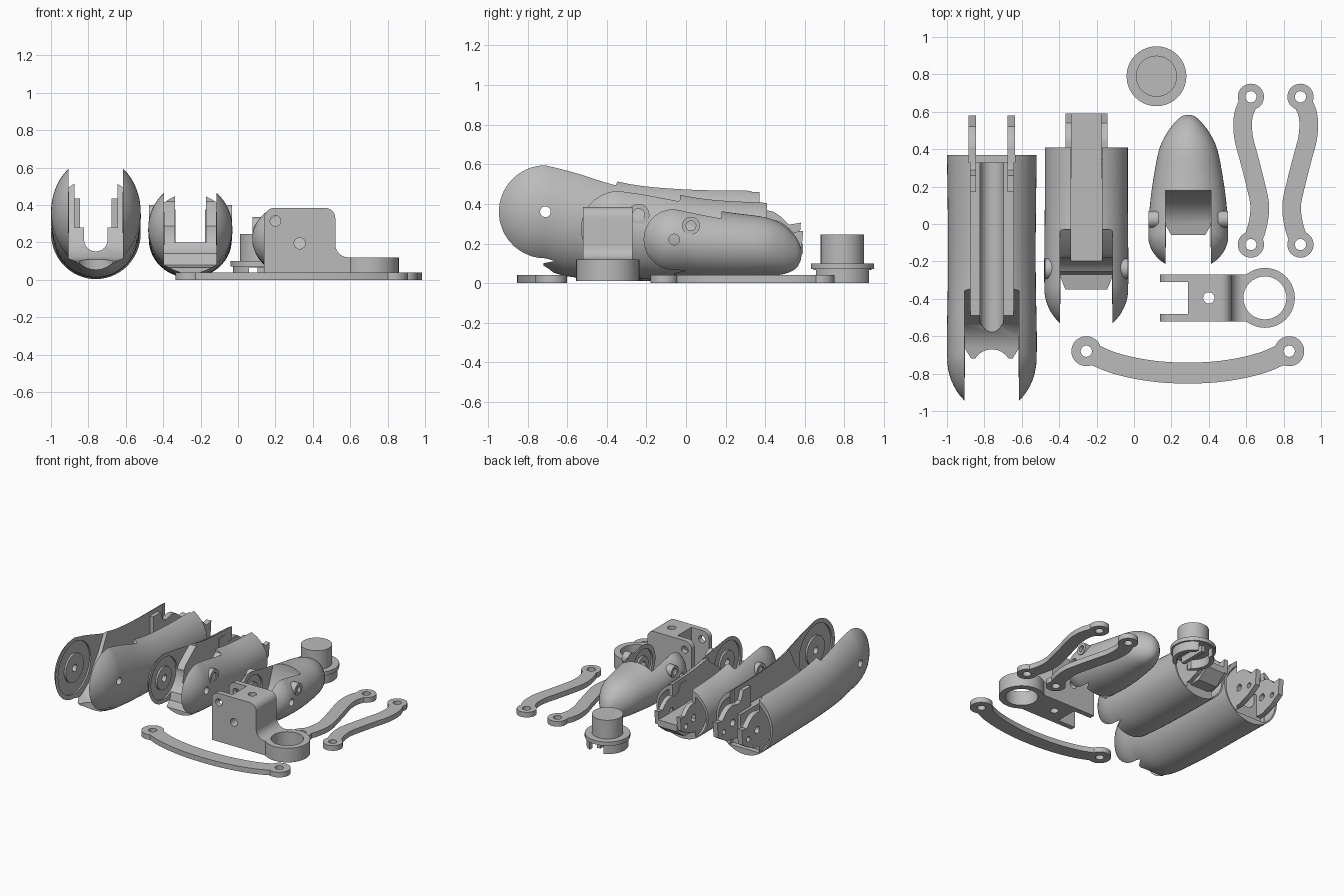
import bpy, bmesh
from math import sin, cos, pi, radians
from mathutils import Matrix, Vector

if "Cube" in bpy.data.objects:
    bpy.data.objects.remove(bpy.data.objects["Cube"])

grey = bpy.data.materials.new("light grey plastic")
grey.use_nodes = True
grey.diffuse_color = (0.5, 0.5, 0.5, 1)
grey.node_tree.nodes["Principled BSDF"].inputs["Base Color"].default_value = (0.5, 0.5, 0.5, 1)


def make(name, bm):
    bmesh.ops.recalc_face_normals(bm, faces=bm.faces)
    mesh = bpy.data.meshes.new(name)
    bm.to_mesh(mesh)
    bm.free()
    mesh.materials.append(grey)
    obj = bpy.data.objects.new(name, mesh)
    bpy.context.collection.objects.link(obj)
    return obj


def skin(name, rings):
    """Closed solid through a row of equal rings."""
    bm = bmesh.new()
    rows = [[bm.verts.new(p) for p in ring] for ring in rings]
    n = len(rows[0])
    for a, b in zip(rows, rows[1:]):
        for i in range(n):
            bm.faces.new((a[i], a[(i + 1) % n], b[(i + 1) % n], b[i]))
    bm.faces.new(rows[0])
    bm.faces.new(rows[-1])
    return make(name, bm)


def prism(name, pts, axis, lo, hi):
    """Outline in the other two axes, extruded along the given one."""
    place = {"x": lambda p, t: (t, p[0], p[1]),
             "y": lambda p, t: (p[0], t, p[1]),
             "z": lambda p, t: (p[0], p[1], t)}[axis]
    return skin(name, [[place(p, t) for p in pts] for t in (lo, hi)])


def arc(c, r, start=0, end=360, n=40):
    steps = n if end - start == 360 else n - 1
    return [(c[0] + r * cos(radians(start + (end - start) * i / steps)),
             c[1] + r * sin(radians(start + (end - start) * i / steps))) for i in range(n)]


def rod(c, r, axis, lo, hi, name="cutter"):
    return prism(name, arc(c, r), axis, lo, hi)


def box(x0, x1, y0, y1, z0, z1):
    return prism("cutter", [(x0, y0), (x1, y0), (x1, y1), (x0, y1)], "z", z0, z1)


def boolean(obj, tool, op="DIFFERENCE"):
    mod = obj.modifiers.new("cut", "BOOLEAN")
    mod.operation, mod.object, mod.solver = op, tool, "EXACT"
    deps = bpy.context.evaluated_depsgraph_get()
    deps.update()
    mesh = bpy.data.meshes.new_from_object(obj.evaluated_get(deps))
    obj.modifiers.clear()
    obj.data = mesh
    bpy.data.objects.remove(tool)


def spline(pts, n=8):
    """Smooth path through the given tuples."""
    v = [Vector(p) for p in pts]
    v = [2 * v[0] - v[1]] + v + [2 * v[-1] - v[-2]]
    out = []
    for a, b, c, d in zip(v, v[1:], v[2:], v[3:]):
        for i in range(n):
            t = i / n
            out.append(0.5 * (2 * b + (c - a) * t + (2 * a - 5 * b + 4 * c - d) * t * t
                              + (3 * b - a - 3 * c + d) * t ** 3))
    return out + [v[-2]]


def shell(name, cx, nose, sections):
    """Oval body with an ellipsoid nose; sections are y, half width, centre z, half height."""
    y, w, z, h = nose
    rows = [(y - h * cos(a), w * sin(a), z, h * sin(a))
            for a in [pi / 2 * i / 14 for i in range(1, 14)]]
    rows += [(s[0], s[1], s[2], s[3]) for s in
             (spline([p[:2] + p[2:] for p in [nose] + sections], 6))]
    return skin(name, [[(cx + w * cos(t), y, z + h * sin(t))
                        for t in [2 * pi * i / 56 for i in range(56)]] for y, w, z, h in rows])


def knuckle(obj, cx, half, width, hinge, recess, slot):
    """Front fork: swing clearance, hinge hole and round recess in each cheek."""
    boolean(obj, prism("cutter", slot, "x", cx - half, cx + half))
    boolean(obj, rod(hinge, recess, "x", cx - half - .012, cx + half + .012))
    boolean(obj, rod(hinge, .027, "x", cx - width, cx + width))
    for s in (-1, 1):
        a, b = sorted((cx + s * (half - .002), cx + s * (half + .02)))
        boss = rod(hinge, recess * .55, "x", a, b, obj.name + "_hinge_boss")
        boolean(boss, rod(hinge, .027, "x", a - .1, b + .1))


def socket(obj, cx, inner, hinge, axes):
    """Rear hollow on both sides that clears the next part's cheeks."""
    bm = bmesh.new()
    bmesh.ops.create_uvsphere(bm, u_segments=40, v_segments=24, radius=1)
    bm.transform(Matrix.Translation((cx, *hinge)) @ Matrix.Diagonal((*axes, 1)))
    hollow = make("cutter", bm)
    boolean(hollow, box(cx - inner, cx + inner, -1, 1, -1, 1))
    boolean(obj, hollow)


def ears(name, cx, x0, x1, hinge, k):
    """Pair of rear hinge plates with a stop tooth."""
    shape = [(-.22, -.12), (0, -.135), (.1, -.1), (.18, -.05), (.19, .07), (.13, .06),
             (.09, .1), (.05, .127), (0, .135), (-.06, .12), (-.1, .13), (-.13, .2), (-.22, .2)]
    pts = [(hinge[0] + y * k, hinge[1] + z * k) for y, z in shape]
    for s, side in ((-1, "right"), (1, "left")):
        a, b = sorted((cx + s * x0, cx + s * x1))
        ear = prism(f"{name}_{side}", pts, "x", a, b)
        boolean(ear, rod(hinge, .027, "x", a - .1, b + .1))
        boolean(ear, rod((hinge[0] + .11 * k, hinge[1] - .03), .02, "x", a - .1, b + .1))


def side_bumps(name, cx, x0, x1, c, r):
    for s, side in ((-1, "right"), (1, "left")):
        a, b = sorted((cx + s * x0, cx + s * x1))
        bump = rod(c, r, "x", a, b, f"{name}_{side}")
        mouth = sorted((cx + s * (x1 - .025), cx + s * (x1 + .1)))
        boolean(bump, rod(c, r * .55, "x", *mouth))


# Long finger segment
cx, hinge, rear = -.76, (-.71, .36), (.39, .235)
seg = shell("long_segment", cx, (-.71, .24, .36, .295),
            [(-.57, .24, .325, .295), (-.3, .235, .275, .262),
             (0, .235, .257, .248), (.37, .24, .25, .246)])
knuckle(seg, cx, .145, .4, hinge, .2,
        [(-1.1, -.1), (-.72, -.1), (-.72, .1), (-.62, .12), (-.54, .18), (-.49, .28),
         (-.42, .37), (-.25, .7), (-1.1, .7)])
boolean(seg, box(cx - .115, cx + .115, -.6, .6, .28, .8))
boolean(seg, rod((cx, .215), .063, "y", -.8, .6))
boolean(seg, box(cx - .063, cx + .063, -.8, .6, .215, .8))
boolean(seg, rod((cx, -.775), .105, "z", -.2, .3))
socket(seg, cx, .125, rear, (.225, .25, .222))
boolean(seg, box(cx - .124, cx + .124, .33, .6, .05, .8))
ears("long_segment_ear", cx, .085, .125, rear, 1)

# Middle finger segment
cx, hinge, rear = -.255, (-.34, .275), (.43, .205)
seg = shell("middle_segment", cx, (-.34, .225, .275, .243),
            [(-.2, .225, .258, .238), (.1, .222, .226, .214), (.41, .222, .215, .205)])
knuckle(seg, cx, .14, .4, hinge, .16,
        [(-.8, -.1), (-.35, -.1), (-.35, .065), (-.27, .08), (-.24, .2), (-.16, .32),
         (-.03, .42), (-.03, .7), (-.8, .7)])
boolean(seg, box(cx - .083, cx + .083, -.6, .7, .2, .8))
socket(seg, cx, .112, rear, (.208, .2, .188))
ears("middle_segment_ear", cx, .078, .112, rear, .85)
prism("middle_segment_tongue", [(.3, .08), (.5, .08), (.59, .15), (.59, .2), (.3, .2)],
      "x", cx - .08, cx + .08)
side_bumps("middle_segment_bump", cx, .17, .222, (-.24, .345), .055)

# Fingertip
cx, hinge = .29, (-.06, .22)
tip = shell("fingertip", cx, (-.06, .215, .22, .187),
            [(.1, .205, .2, .175), (.25, .185, .19, .163), (.4, .155, .184, .148),
             (.49, .112, .17, .125), (.55, .065, .155, .085), (.575, .035, .15, .045),
             (.583, .012, .15, .015)])
knuckle(tip, cx, .122, .4, hinge, .12,
        [(-.5, -.1), (-.06, -.1), (-.06, .05), (.03, .07), (.1, .12), (.14, .19),
         (.18, .3), (.18, .7), (-.5, .7)])
side_bumps("fingertip_bump", cx, .16, .213, (.025, .29), .045)

# Mounting bracket: forked block, fillet and ring
ring = (.70, -.395)
outline = ([(.70, .01), (.70, .12)] + arc((.59, .19), .07, 270, 180, 10)
           + arc((.465, .33), .055, 0, 90, 8) + arc((.195, .33), .055, 90, 180, 8)
           + [(.14, .01)])
bracket = prism("mounting_bracket", outline, "y", -.52, -.27)
boolean(bracket, rod(ring, .16, "z", .01, .1201), "UNION")
boolean(bracket, rod(ring, .115, "z", -.1, .5))
boolean(bracket, box(0, .29, -.48, -.31, -.1, .6))
boolean(bracket, rod((.2, .315), .028, "y", -.7, 0))
boolean(bracket, rod((.33, .195), .03, "y", -.7, 0))
boolean(bracket, rod((.40, -.395), .03, "z", -.1, .6))

# Round cap with a post, hollow and notched underneath
c = (.12, .79)
cap = rod(c, .147, "z", 0, .08, "round_cap")
boolean(cap, rod(c, .16, "z", .07, .10), "UNION")
boolean(cap, rod(c, .11, "z", .09, .245), "UNION")
boolean(cap, rod(c, .115, "z", -.1, .07))
boolean(cap, box(.06, .18, .5, 1.1, -.1, .065))
box(.105, .135, .68, .90, .02, .075).name = "round_cap_rib"


# Flat curved links with round drilled ends
def link(name, path, width, r):
    mid = spline(path)
    left, right = [], []
    for i, p in enumerate(mid):
        d = (mid[min(i + 1, len(mid) - 1)] - mid[max(i - 1, 0)]).normalized() * width / 2
        left.append((p.x - d.y, p.y + d.x))
        right.append((p.x + d.y, p.y - d.x))
    bar = prism(name, left + right[::-1], "z", 0, .04)
    for end in (path[0], path[-1]):
        boolean(bar, rod(end, r, "z", 0, .04), "UNION")
    for end in (path[0], path[-1]):
        boolean(bar, rod(end, .03, "z", -.1, .1))


wave = [(.625, .68), (.585, .58), (.585, .47), (.615, .35), (.648, .22), (.672, .1),
        (.66, -.01), (.625, -.11)]
link("wavy_link_right", wave, .1, .07)
link("wavy_link_left", [(1.515 - x, y) for x, y in wave], .1, .07)
half_bow = [(-.255, -.68), (-.1, -.745), (.09, -.785)]
link("bowed_link", half_bow + [(.288, -.797)] + [(.575 - x, y) for x, y in half_bow[::-1]], .112, .08)

# Smooth curved surfaces, keep edges crisp
bpy.ops.object.select_all(action="DESELECT")
for obj in bpy.context.collection.objects:
    if obj.type == "MESH" and grey.name in obj.data.materials:
        obj.select_set(True)
        bpy.context.view_layer.objects.active = obj
bpy.ops.object.shade_smooth_by_angle(angle=radians(32))
